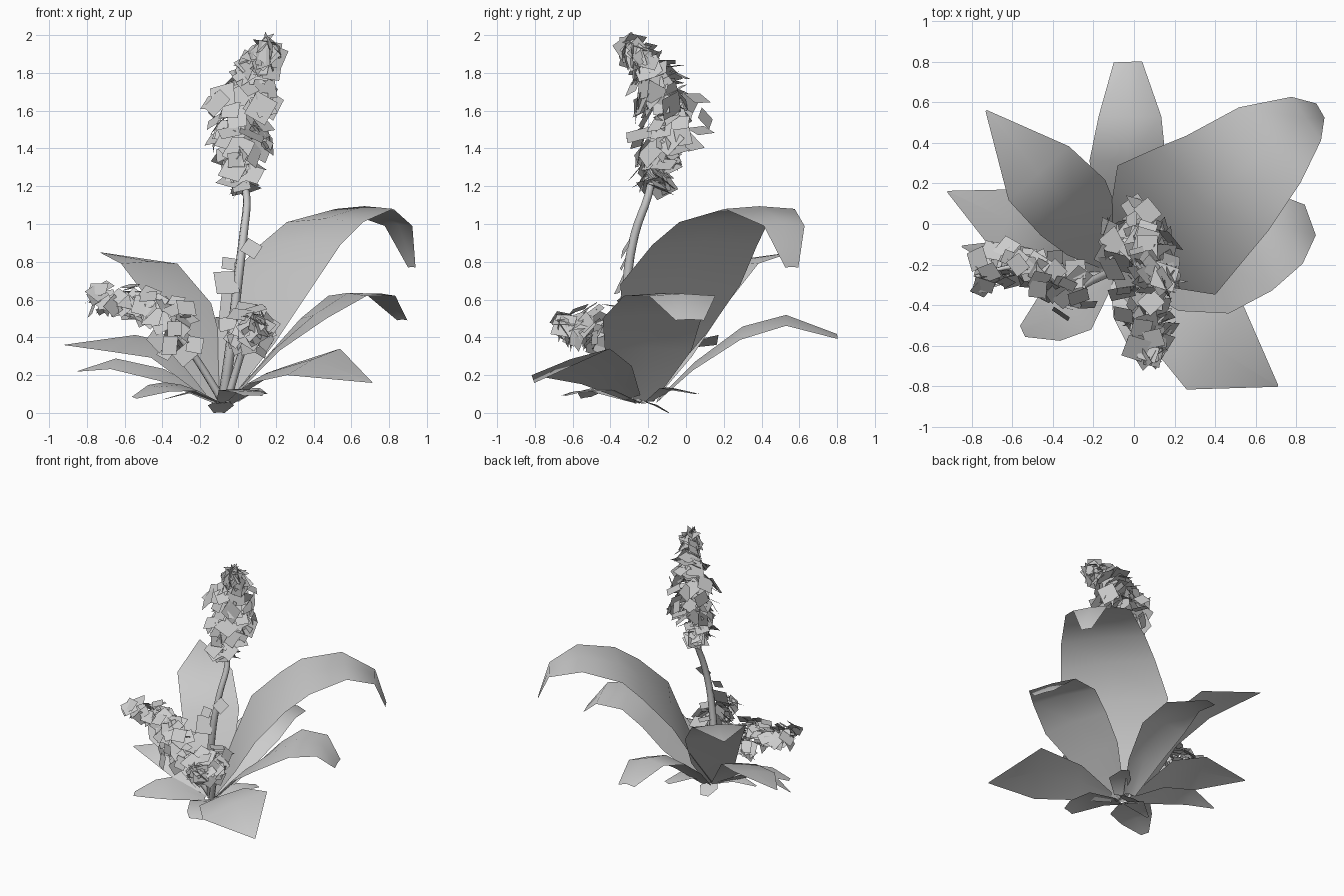
import bpy
import bmesh
import math
import random
from mathutils import Vector

rng = random.Random(4)
UP = Vector((0, 0, 1))
FACING = Vector((0, -0.4, 0.55))

cube = bpy.data.objects.get("Cube")
if cube:
    bpy.data.objects.remove(cube, do_unlink=True)

# One plain grey for the whole plant
grey = bpy.data.materials.new("light_grey")
grey.use_nodes = True
colour = (0.6, 0.6, 0.6, 1)
grey.diffuse_color = colour
grey.node_tree.nodes["Principled BSDF"].inputs["Base Color"].default_value = colour


def finish(name, bm, smooth):
    """Turn a bmesh into a named object with the shared material."""
    mesh = bpy.data.meshes.new(name)
    for face in bm.faces:
        face.smooth = smooth
    bm.to_mesh(mesh)
    bm.free()
    mesh.materials.append(grey)
    obj = bpy.data.objects.new(name, mesh)
    bpy.context.collection.objects.link(obj)
    return obj


def tangent(points, i):
    """Direction of a path at point i."""
    return (points[min(i + 1, len(points) - 1)] - points[max(i - 1, 0)]).normalized()


def bridge(bm, rows, closed=False):
    """Join successive rows of vertices with quads."""
    for a, b in zip(rows, rows[1:]):
        for i in range(len(a) if closed else len(a) - 1):
            j = (i + 1) % len(a)
            bm.faces.new((a[i], a[j], b[j], b[i]))


def leaf(name, *spine, roll=0, fold=0.06):
    """A leaf blade from spine points (x, y, z, half width)."""
    bm = bmesh.new()
    points = [Vector(p[:3]) for p in spine]
    rows = []
    for i, p in enumerate(points):
        side = tangent(points, i).cross(UP).normalized() + UP * roll
        width = max(spine[i][3], 0.004)
        crease = UP * width * fold
        rows.append([bm.verts.new(v) for v in
                     (p - side * width, p + crease, p + side * width)])
    bridge(bm, rows)
    finish(name, bm, True)


def smooth_path(points, steps=4):
    """Catmull-Rom interpolation through the given points."""
    pts = [Vector(p) for p in points]
    out = []
    for i in range(len(pts) - 1):
        a, b, c, d = pts[max(i - 1, 0)], pts[i], pts[i + 1], pts[min(i + 2, len(pts) - 1)]
        for k in range(steps):
            t = k / steps
            out.append(b + (c - a) * t / 2 + (a * 2 - b * 5 + c * 4 - d) * t * t / 2
                       + (b * 3 - a - c * 3 + d) * t ** 3 / 2)
    return out + [pts[-1]]


def stem(name, path, thick, thin):
    """A tapered six-sided stalk."""
    bm = bmesh.new()
    rings = []
    for i, p in enumerate(path):
        t = tangent(path, i)
        u = t.cross(Vector((0.3, 1, 0.1))).normalized()
        v = t.cross(u)
        r = thick + (thin - thick) * i / (len(path) - 1)
        rings.append([bm.verts.new(p + (u * math.cos(k * math.tau / 6)
                                        + v * math.sin(k * math.tau / 6)) * r)
                      for k in range(6)])
    bridge(bm, rings, True)
    bm.faces.new(rings[-1])
    finish(name, bm, True)


def add_petal(bm, centre, normal, size):
    """A single flat square petal."""
    u = normal.orthogonal().normalized()
    v = normal.cross(u)
    spin = rng.uniform(0, math.tau)
    u, v = u * math.cos(spin) + v * math.sin(spin), v * math.cos(spin) - u * math.sin(spin)
    u, v = u * size / 2, v * size * rng.uniform(0.4, 0.55)
    bm.faces.new([bm.verts.new(centre + c) for c in (-u - v, u - v, u + v, v - u)])


def blossom(name, path, count, start, radii, size, extras=()):
    """Square petals scattered around the upper part of a stalk."""
    bm = bmesh.new()
    for k in range(count):
        f = (k + rng.random()) / count
        s = (start + (1 - start) * f) * (len(path) - 1)
        i = min(int(s), len(path) - 2)
        axis = tangent(path, i)
        centre = path[i].lerp(path[i + 1], s - i)
        q = f * (len(radii) - 1)
        j = min(int(q), len(radii) - 2)
        radius = radii[j] + (radii[j + 1] - radii[j]) * (q - j)
        u = axis.orthogonal().normalized()
        a = rng.uniform(0, math.tau)
        out = u * math.cos(a) + axis.cross(u) * math.sin(a)
        wobble = Vector([rng.gauss(0, 0.3) for _ in range(3)])
        normal = (out * 0.6 + FACING + wobble).normalized()
        add_petal(bm, centre + out * radius * rng.uniform(0.2, 0.95), normal,
                  size * rng.uniform(0.75, 1.2))
    for x, y, z, s in extras:
        add_petal(bm, Vector((x, y, z)), Vector((0.2, -1, 0.5)).normalized(), s)
    finish(name, bm, False)


# Large arching leaves
leaf("large_back_left_leaf", (-.08, -.22, .06, .05), (.04, -.12, .37, .25), (.16, -.03, .68, .4),
     (.33, .1, .89, .35), (.46, .2, 1.01, .31), (.67, .39, 1.08, .24), (.85, .52, .99, .13),
     (.92, .56, .77, .04))
leaf("left_leaf", (-.05, -.22, .06, .05), (.2, -.2, .33, .23), (.4, -.18, .5, .27),
     (.58, -.1, .62, .25), (.76, -.02, .62, .19), (.87, .02, .49, .08))
leaf("back_right_leaf", (-.1, -.2, .06, .05), (-.2, -.06, .3, .16), (-.3, .08, .58, .21),
     (-.47, .25, .79, .2), (-.73, .56, .85, 0))
leaf("back_leaf", (-.08, -.15, .06, .05), (-.05, .05, .24, .13), (-.03, .3, .41, .19),
     (-.02, .53, .48, .155), (-.03, .8, .4, .07), roll=-.12, fold=.25)

# Low spreading leaves
leaf("front_left_leaf", (-.02, -.28, .08, .05), (.15, -.42, .2, .17), (.4, -.61, .27, .25),
     (.71, -.8, .16, 0), roll=-.28)
leaf("right_leaf", (-.12, -.2, .06, .04), (-.4, -.1, .33, .15), (-.62, .02, .37, .17),
     (-.92, .16, .36, 0), roll=.25)
leaf("low_right_leaf", (-.12, -.22, .06, .03), (-.4, -.2, .2, .08), (-.66, -.15, .26, .07),
     (-.85, -.11, .22, 0), roll=.4)
leaf("front_right_leaf", (-.12, -.25, .06, .04), (-.3, -.4, .14, .15), (-.42, -.47, .13, .12),
     (-.55, -.53, .08, .03), roll=.15)

# Small leaves around the crown
leaf("small_front_leaf", (-.07, -.25, .05, .05), (0, -.42, .12, .11), (.06, -.58, .11, .09),
     (.08, -.65, .09, .05))
leaf("small_back_leaf", (-.02, -.2, .06, .03), (.05, -.1, .13, .08), (.13, .06, .1, .03))
leaf("small_side_leaf", (-.12, -.24, .06, .03), (-.25, -.28, .11, .07), (-.4, -.32, .07, .01))
leaf("hanging_leaf", (-.08, -.22, .06, .04), (-.09, -.16, .04, .07), (-.1, -.09, 0, .03))

# Flower stalks
main_path = smooth_path([(-.08, -.22, .06), (-.04, -.3, .35), (0, -.31, .7), (.03, -.27, .95),
                         (.045, -.2, 1.15), (-.01, -.16, 1.35), (.0, -.1, 1.55),
                         (.08, -.17, 1.77), (.17, -.3, 1.94)])
side_path = smooth_path([(-.08, -.22, .06), (-.21, -.28, .27), (-.32, -.33, .42),
                         (-.45, -.24, .58), (-.6, -.21, .59), (-.78, -.26, .61)])
front_path = smooth_path([(-.06, -.25, .06), (.02, -.32, .32), (.07, -.42, .46),
                          (.06, -.55, .45), (.08, -.67, .48)])
stem("main_stalk", main_path, .03, .012)
stem("side_stalk", side_path, .022, .01)
stem("front_stalk", front_path, .022, .01)

# Flower heads, with a few loose petals low on the main stalk
blossom("main_flowers", main_path, 145, .53, (.06, .11, .14, .2, .22, .18, .13, .09, .04), .115,
        [(-.06, -.34, .69, .13), (.07, -.32, .87, .09), (-.05, -.33, .79, .07)])
blossom("side_flowers", side_path, 85, .3, (.11, .15, .12, .1, .11, .11, .08), .095)
blossom("front_flowers", front_path, 60, .38, (.14, .15, .13, .05), .105)
